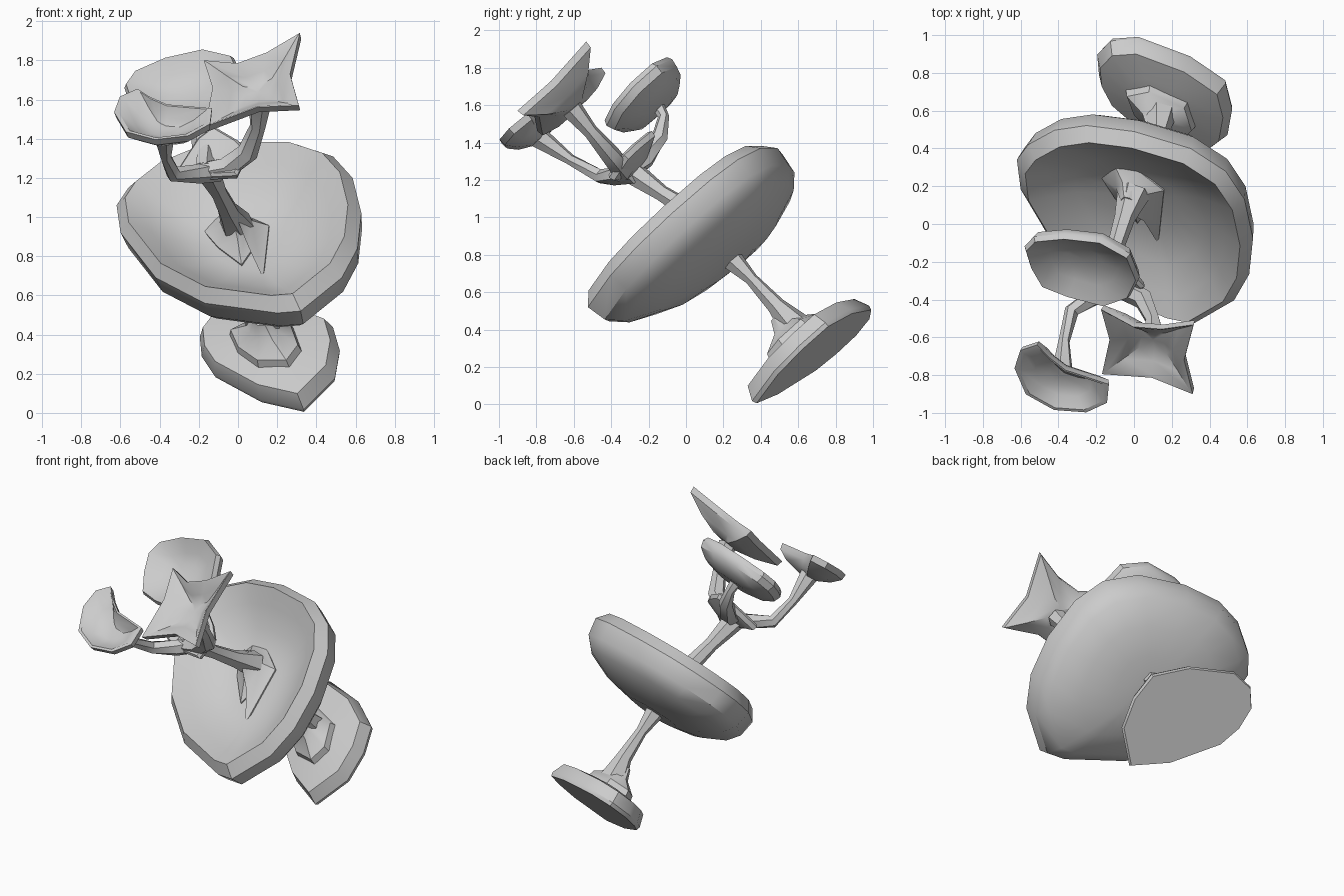
import bpy, bmesh, math
from mathutils import Vector

old = bpy.data.objects.get("Cube")
if old:
    bpy.data.objects.remove(old, do_unlink=True)

grey = bpy.data.materials.new("plain_grey")
grey.use_nodes = True
grey.diffuse_color = (0.6, 0.6, 0.6, 1)
grey.node_tree.nodes["Principled BSDF"].inputs["Base Color"].default_value = (0.6, 0.6, 0.6, 1)


def skin(name, rings, angle=35):
    """Join matching rings of points into a closed, smooth-shaded body."""
    bm = bmesh.new()
    loops = [[bm.verts.new(p) for p in ring] for ring in rings]
    n = len(loops[0])
    for a, b in zip(loops, loops[1:]):
        for i in range(n):
            j = (i + 1) % n
            bm.faces.new((a[i], a[j], b[j], b[i]))
    for loop in (loops[0], loops[-1]):
        mid = bm.verts.new(sum((v.co for v in loop), Vector()) / n)
        for i in range(n):
            bm.faces.new((loop[i], loop[(i + 1) % n], mid))
    bmesh.ops.recalc_face_normals(bm, faces=bm.faces)
    mesh = bpy.data.meshes.new(name)
    bm.to_mesh(mesh)
    bm.free()
    mesh.materials.append(grey)
    ob = bpy.data.objects.new(name, mesh)
    bpy.context.collection.objects.link(ob)
    bpy.ops.object.select_all(action='DESELECT')
    ob.select_set(True)
    bpy.context.view_layer.objects.active = ob
    bpy.ops.object.shade_smooth_by_angle(angle=math.radians(angle))
    return ob


def dish(name, centre, tilt, outline, profile):
    """Tilted plate: outline in x and z, profile of (scale, height) rings."""
    c = Vector(centre)
    a, b = tilt
    normal = Vector((a, -1, b)).normalized()
    rings = []
    for scale, height in profile:
        ring = []
        for x, z in outline:
            dx, dz = (x - c.x) * scale, (z - c.z) * scale
            ring.append(c + Vector((dx, a * dx + b * dz, dz)) + normal * height)
        rings.append(ring)
    return skin(name, rings)


def stalk(name, path, radii, sides=6):
    """Faceted tube along a path."""
    pts = [Vector(p) for p in path]
    rings = []
    for i, p in enumerate(pts):
        d = (pts[min(i + 1, len(pts) - 1)] - pts[max(i - 1, 0)]).normalized()
        u = d.cross(Vector((0.3, 0.8, 0.6))).normalized()
        v = d.cross(u)
        rings.append([p + (u * math.cos(t) + v * math.sin(t)) * radii[i]
                      for t in (2 * math.pi * k / sides for k in range(sides))])
    return skin(name, rings, 50)


# Large middle bowl: bulging underside, rounded rim, deep hollow top
dish("main_bowl", (0.02, 0.03, 0.95), (-0.3, 1.08),
     [(-0.62, 1.06), (-0.6, 0.92), (-0.42, 0.69), (-0.17, 0.56), (0.2, 0.51), (0.32, 0.52),
      (0.53, 0.69), (0.61, 0.84), (0.63, 1.02), (0.585, 1.2), (0.485, 1.31), (0.3, 1.37),
      (0, 1.37), (-0.25, 1.33), (-0.42, 1.26), (-0.56, 1.15)],
     [(0.3, -0.29), (0.6, -0.255), (0.86, -0.185), (0.97, -0.11), (1, 0.0),
      (0.91, 0.07), (0.75, 0.0), (0.55, -0.08), (0.3, -0.13)])

# Flat-bottomed foot with its raised hub
dish("foot", (0.16, 0.715, 0.28), (-0.3, 1.04),
     [(-0.19, 0.37), (-0.18, 0.27), (-0.12, 0.18), (0.12, 0.05), (0.34, 0.0),
      (0.5, 0.16), (0.525, 0.3), (0.49, 0.42), (0.3, 0.49), (0.02, 0.51), (-0.12, 0.46)],
     [(0.5, 0), (0.98, 0), (1, 0.025), (0.91, 0.105), (0.5, 0.13), (0.25, 0.14)])
dish("foot_hub", (0.14, 0.59, 0.38), (-0.3, 1.0),
     [(-0.04, 0.42), (0.0, 0.33), (0.1, 0.26), (0.25, 0.26), (0.31, 0.34), (0.27, 0.45),
      (0.08, 0.48)],
     [(1.1, -0.06), (0.98, 0.01), (0.45, 0.07), (0.25, 0.14)])
stalk("lower_stem", [(0.14, 0.59, 0.41), (0.13, 0.48, 0.53), (0.09, 0.35, 0.67), (0.06, 0.25, 0.77)],
      [0.09, 0.05, 0.035, 0.06])

# Upper stem with a spiky root lying in the bowl
dish("stem_root", (0.0, 0.21, 0.93), (-0.3, 1.08),
     [(-0.17, 0.92), (-0.1, 0.84), (0.02, 0.75), (0.09, 0.85), (0.13, 0.68), (0.16, 0.95),
      (0.02, 1.01), (-0.1, 1.0)],
     [(1, -0.03), (1, 0.01), (0.5, 0.06), (0.25, 0.14)])
stalk("upper_stem", [(0.0, 0.17, 0.95), (-0.05, 0.03, 1.03), (-0.1, -0.13, 1.13),
                     (-0.16, -0.3, 1.25)],
      [0.09, 0.055, 0.045, 0.07])

# Webbed junction and three curved branches
dish("branch_junction", (-0.13, -0.3, 1.28), (-0.25, 0.8),
     [(-0.31, 1.22), (-0.2, 1.39), (-0.12, 1.45), (0.0, 1.38), (0.06, 1.32), (0.0, 1.2),
      (-0.2, 1.19)],
     [(0.4, -0.05), (0.95, -0.01), (1, 0.02), (0.9, 0.035), (0.4, 0.01)])
stalk("right_branch", [(-0.1, -0.28, 1.24), (-0.2, -0.38, 1.22), (-0.33, -0.46, 1.22),
                       (-0.37, -0.62, 1.31), (-0.38, -0.79, 1.43)],
      [0.06, 0.05, 0.04, 0.03, 0.06])
stalk("left_branch", [(-0.2, -0.34, 1.23), (-0.06, -0.34, 1.25), (0.05, -0.4, 1.33),
                      (0.1, -0.51, 1.46), (0.11, -0.61, 1.58)],
      [0.05, 0.06, 0.055, 0.04, 0.06])
stalk("rear_branch", [(-0.16, -0.34, 1.23), (-0.17, -0.22, 1.32), (-0.2, -0.14, 1.43),
                      (-0.25, -0.12, 1.54), (-0.28, -0.16, 1.61)],
      [0.06, 0.06, 0.045, 0.03, 0.04])

# Bowls on the branch ends
dish("rear_bowl", (-0.27, -0.22, 1.66), (-0.33, 0.97),
     [(-0.58, 1.66), (-0.53, 1.73), (-0.37, 1.8), (-0.17, 1.845), (-0.02, 1.81), (0.03, 1.7),
      (-0.02, 1.58), (-0.15, 1.49), (-0.35, 1.475), (-0.49, 1.485), (-0.55, 1.57)],
     [(0.4, -0.11), (0.75, -0.085), (0.95, -0.045), (1, 0.0), (0.95, 0.03), (0.6, -0.025),
      (0.3, -0.05)])
dish("right_bowl", (-0.38, -0.85, 1.485), (-0.22, 1.25),
     [(-0.63, 1.52), (-0.57, 1.42), (-0.42, 1.38), (-0.25, 1.4), (-0.14, 1.46), (-0.13, 1.54),
      (-0.36, 1.56), (-0.45, 1.6), (-0.51, 1.64), (-0.6, 1.6)],
     [(0.25, -0.1), (0.7, -0.065), (0.97, -0.02), (1, 0.02), (0.9, 0.02), (0.6, -0.03),
      (0.3, -0.055)])
dish("left_star_bowl", (0.08, -0.665, 1.68), (-0.45, 1.0),
     [(-0.17, 1.79), (0, 1.775), (0.15, 1.83), (0.32, 1.93), (0.27, 1.72), (0.315, 1.56),
      (0.1, 1.55), (-0.165, 1.45), (-0.125, 1.65)],
     [(0.25, -0.12), (0.6, -0.085), (0.98, -0.025), (1, 0.015), (0.93, 0.01), (0.6, -0.035),
      (0.3, -0.07)])
